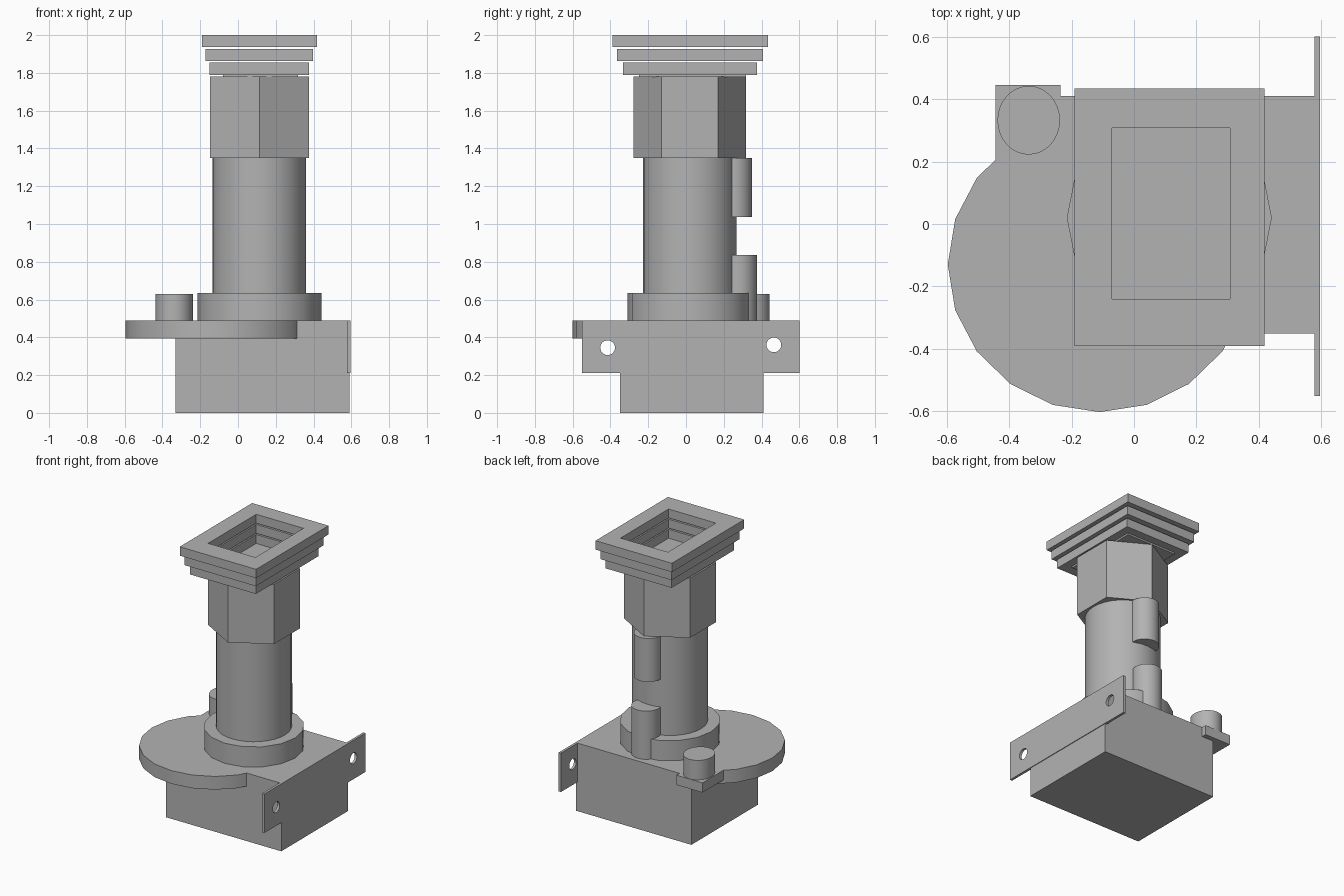
import bpy
import math

default = bpy.data.objects.get("Cube")
if default:
    bpy.data.objects.remove(default, do_unlink=True)

grey = bpy.data.materials.new("plain_grey")
grey.use_nodes = True
colour = (0.45, 0.45, 0.45, 1)
grey.diffuse_color = colour
grey.node_tree.nodes["Principled BSDF"].inputs["Base Color"].default_value = colour


def finish(obj, name):
    obj.name = name
    obj.data.materials.append(grey)
    bpy.ops.object.transform_apply(location=False, rotation=True, scale=True)
    return obj


def box(name, x, y, z):
    """Box from (min, max) spans."""
    centre = [(a + b) / 2 for a, b in (x, y, z)]
    bpy.ops.mesh.primitive_cube_add(size=1, location=centre)
    obj = bpy.context.object
    obj.scale = [b - a for a, b in (x, y, z)]
    return finish(obj, name)


def prism(name, x, y, z, rx, ry, sides, turn=0.0, smooth=True):
    """Upright cylinder or prism over the z span."""
    bpy.ops.mesh.primitive_cylinder_add(vertices=sides, radius=1, depth=z[1] - z[0],
                                        location=(x, y, (z[0] + z[1]) / 2))
    obj = bpy.context.object
    obj.rotation_euler.z = turn
    obj.scale = (rx, ry, 1)
    finish(obj, name)
    if smooth:
        bpy.ops.object.shade_smooth_by_angle(angle=math.radians(35))
    return obj


def cut(target, cutter):
    """Subtract the cutter and discard it."""
    mod = target.modifiers.new("cut", "BOOLEAN")
    mod.operation = "DIFFERENCE"
    mod.solver = "EXACT"
    mod.object = cutter
    bpy.context.view_layer.objects.active = target
    bpy.ops.object.modifier_apply(modifier=mod.name)
    bpy.data.objects.remove(cutter, do_unlink=True)


# Base block with round side disc
TOP = 0.49
box("base_block", (-0.33, 0.59), (-0.35, 0.41), (0, TOP))
prism("side_disc", -0.11, -0.13, (0.395, TOP), 0.486, 0.472, 20)

# Mounting plate with two screw holes
plate = box("mounting_plate", (0.577, 0.595), (-0.55, 0.60), (0.21, TOP))
for y, z in ((-0.415, 0.345), (0.465, 0.36)):
    bpy.ops.mesh.primitive_cylinder_add(vertices=24, radius=0.039, depth=0.2,
                                        location=(0.586, y, z),
                                        rotation=(0, math.pi / 2, 0))
    cut(plate, bpy.context.object)

# Rear tab and its knob
box("rear_tab", (-0.443, -0.236), (0.1, 0.445), (0.42, TOP))
prism("tab_knob", -0.337, 0.332, (TOP, 0.63), 0.1, 0.11, 32)

# Column on its collar
CX, CY = 0.113, 0.02
prism("collar", CX, CY, (TOP, 0.635), 0.328, 0.33, 16)
prism("column", CX, CY, (0.63, 1.35), 0.247, 0.247, 32)
prism("hexagonal_head", CX, CY, (1.35, 1.78), 0.303, 0.298, 6, smooth=False)

# Rear pipes
prism("lower_pipe", 0.122, 0.278, (TOP, 0.837), 0.098, 0.098, 32)
prism("upper_pipe", 0.122, 0.253, (1.037, 1.35), 0.096, 0.096, 32)

# Stepped rectangular frames around a closed floor
hole_x, hole_y = (-0.07, 0.307), (-0.24, 0.307)
frames = (("lower_frame", 0.263, 0.355, 1.79),
          ("middle_frame", 0.284, 0.386, 1.863),
          ("upper_frame", 0.304, 0.412, 1.936))
for name, hx, hy, z in frames:
    frame = box(name, (CX - hx, CX + hx), (0.022 - hy, 0.022 + hy), (z, z + 0.064))
    cut(frame, box("opening_cutter", hole_x, hole_y, (z - 0.1, z + 0.2)))
box("frame_floor", (-0.08, 0.317), (-0.25, 0.317), (1.778, 1.79))
